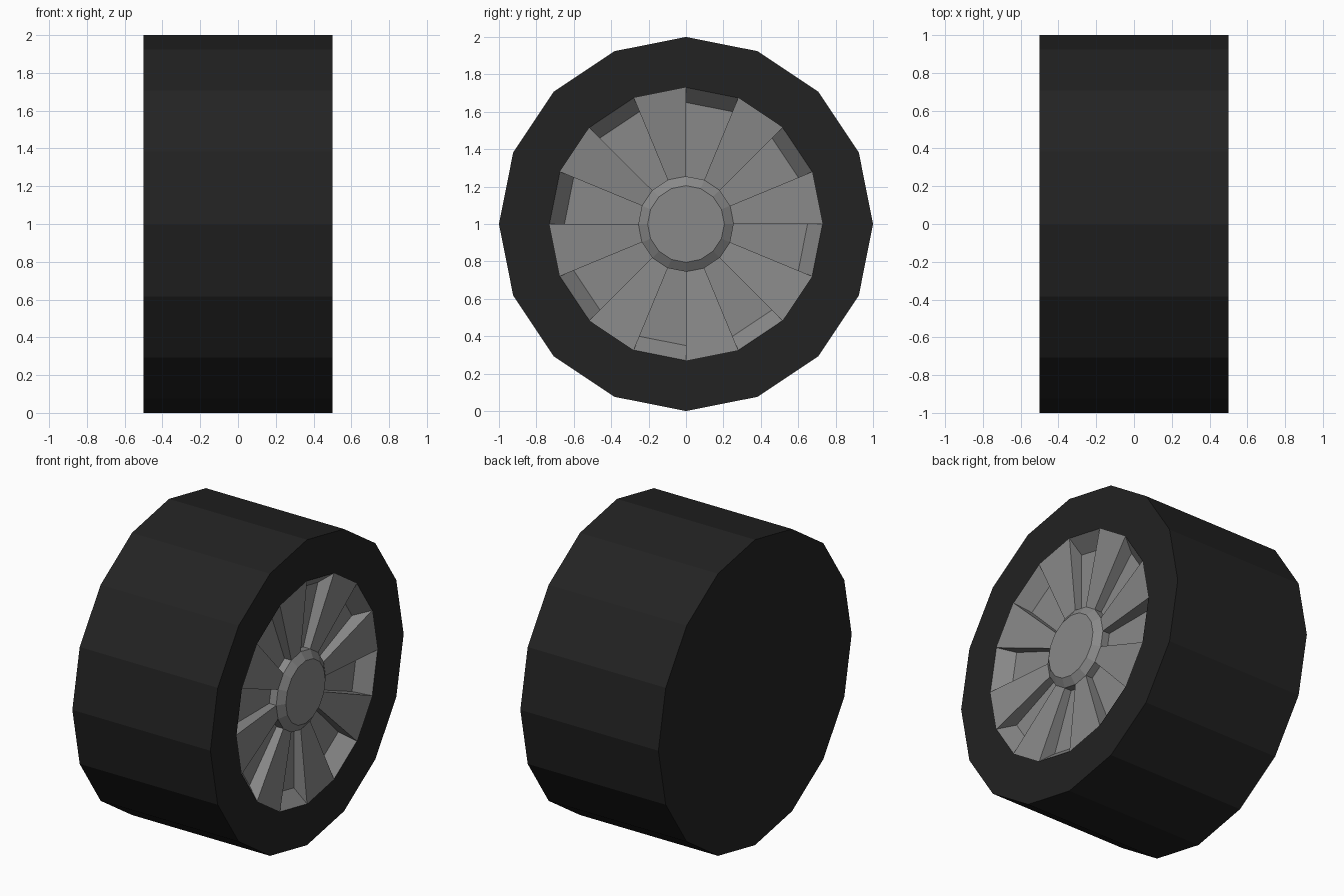
import bpy, bmesh
from math import cos, sin, pi

SIDES = 16
cube = bpy.data.objects.get("Cube")
if cube:
    bpy.data.objects.remove(cube)


def material(name, value):
    mat = bpy.data.materials.new(name)
    mat.use_nodes = True
    colour = (value, value, value, 1)
    mat.diffuse_color = colour
    mat.node_tree.nodes["Principled BSDF"].inputs["Base Color"].default_value = colour
    return mat


def point(x, radius, k):
    a = 2 * pi * k / SIDES
    return (x, radius * cos(a), 1 + radius * sin(a))


def ring(bm, x, radius):
    return [bm.verts.new(point(x, radius, k)) for k in range(SIDES)]


def bridge(bm, a, b):
    for k in range(SIDES):
        n = (k + 1) % SIDES
        bm.faces.new((a[k], a[n], b[n], b[k]))


def finish(bm, name, mat):
    bmesh.ops.remove_doubles(bm, verts=bm.verts, dist=0.0001)
    mesh = bpy.data.meshes.new(name)
    bm.to_mesh(mesh)
    bm.free()
    mesh.materials.append(mat)
    bpy.context.collection.objects.link(bpy.data.objects.new(name, mesh))


rubber = material("black rubber", 0.016)
metal = material("grey metal", 0.25)

RIM, FLOOR_R, HUB, CAP = 0.73, 0.65, 0.255, 0.205
FACE, DISH, FLOOR, CAP_X = 0.5, 0.455, 0.405, 0.49

# Tyre: closed inner side, open ring on the outer side
bm = bmesh.new()
back, front, lip = ring(bm, -FACE, 1), ring(bm, FACE, 1), ring(bm, FACE, RIM)
bm.faces.new(back[::-1])
bridge(bm, back, front)
bridge(bm, front, lip)
finish(bm, "tyre", rubber)

# Dished rim: raised spokes alternate with sunken pockets
bm = bmesh.new()


def quad(*corners):
    bm.faces.new([bm.verts.new(c) for c in corners])


for k in range(SIDES):
    n = k + 1
    if k % 2 == 0:
        quad(point(DISH, HUB, k), point(FACE, RIM, k),
             point(FACE, RIM, n), point(DISH, HUB, n))
        continue
    # Pocket floor, sloped outer wall and upright hub wall
    quad(point(FLOOR, HUB, k), point(FLOOR, FLOOR_R, k),
         point(FLOOR, FLOOR_R, n), point(FLOOR, HUB, n))
    quad(point(FLOOR, FLOOR_R, k), point(FACE, RIM, k),
         point(FACE, RIM, n), point(FLOOR, FLOOR_R, n))
    quad(point(FLOOR, HUB, k), point(FLOOR, HUB, n),
         point(DISH, HUB, n), point(DISH, HUB, k))
    # Pocket side walls
    quad(point(FLOOR, HUB, k), point(DISH, HUB, k),
         point(FACE, RIM, k), point(FLOOR, FLOOR_R, k))
    quad(point(FLOOR, HUB, n), point(FLOOR, FLOOR_R, n),
         point(FACE, RIM, n), point(DISH, HUB, n))
finish(bm, "rim", metal)

# Bevelled hub cap
bm = bmesh.new()
base, top = ring(bm, DISH, HUB), ring(bm, CAP_X, CAP)
bridge(bm, top, base)
bm.faces.new(top)
bmesh.ops.recalc_face_normals(bm, faces=bm.faces)
finish(bm, "hub_cap", metal)
